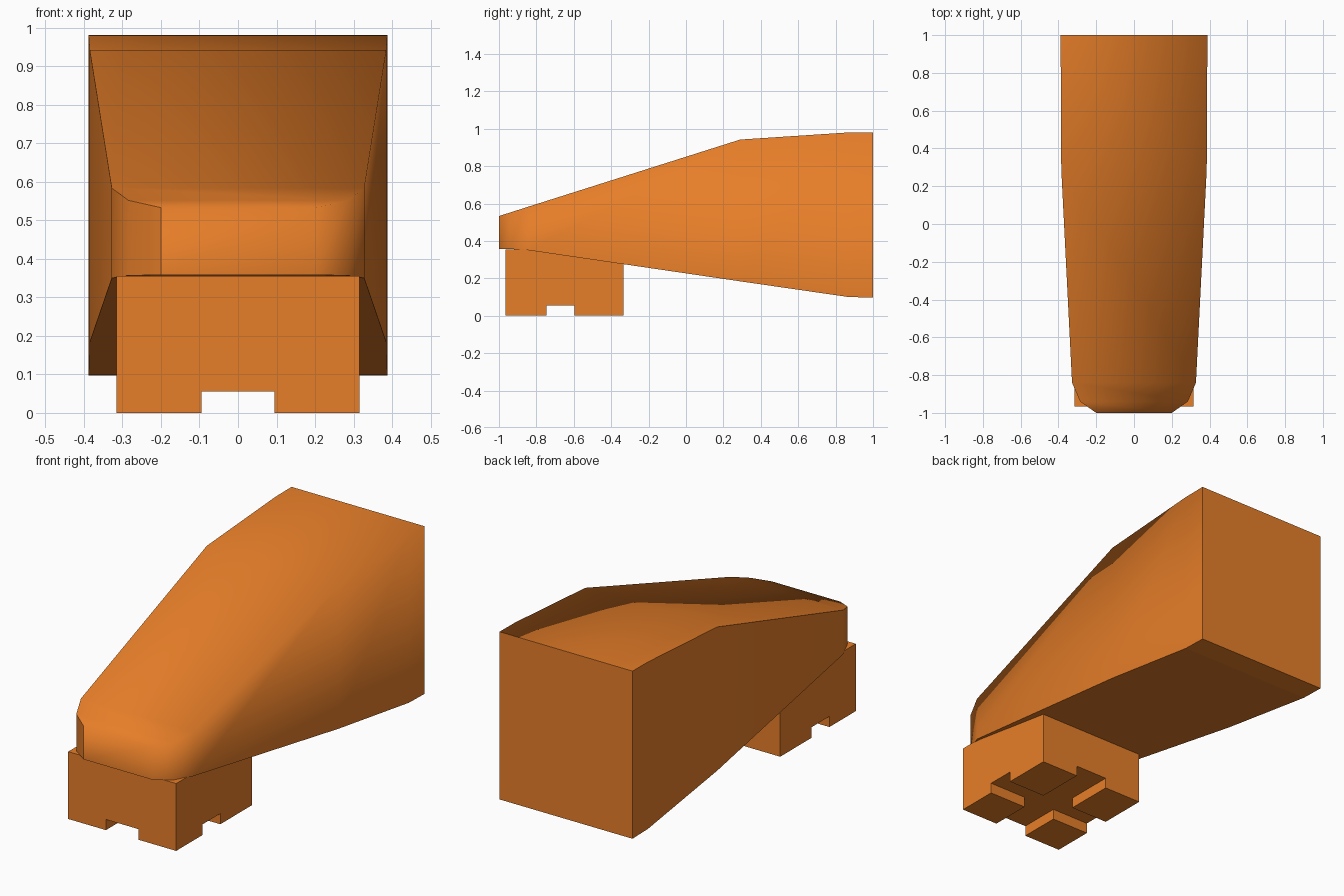
import bpy, bmesh

if "Cube" in bpy.data.objects:
    bpy.data.objects.remove(bpy.data.objects["Cube"])

orange = bpy.data.materials.new("orange")
orange.diffuse_color = (0.80, 0.21, 0.022, 1)
orange.use_nodes = True
orange.node_tree.nodes["Principled BSDF"].inputs["Base Color"].default_value = orange.diffuse_color


def box(name, lo, hi):
    """Axis-aligned box between two corners."""
    bpy.ops.mesh.primitive_cube_add(size=1)
    ob = bpy.context.object
    ob.name = name
    for v in ob.data.vertices:
        v.co = [a + (b - a) * (c + 0.5) for a, b, c in zip(lo, hi, v.co)]
    ob.data.materials.append(orange)
    return ob


# Sloped body: sections along y as (y, half width, bottom z, top z)
sections = [
    (-1.00, 0.200, 0.358, 0.533),
    (-0.94, 0.285, 0.357, 0.552),
    (-0.84, 0.328, 0.350, 0.584),
    (0.29, 0.385, 0.184, 0.942),
    (0.87, 0.388, 0.100, 0.980),
    (1.00, 0.388, 0.097, 0.981),
]
bm = bmesh.new()
rings = [[bm.verts.new(p) for p in ((-w, y, b), (w, y, b), (w, y, t), (-w, y, t))]
         for y, w, b, t in sections]
bm.faces.new(rings[0])
bm.faces.new(rings[-1][::-1])
for r0, r1 in zip(rings, rings[1:]):
    for i in range(4):
        j = (i + 1) % 4
        bm.faces.new((r0[i], r1[i], r1[j], r0[j]))
bmesh.ops.recalc_face_normals(bm, faces=bm.faces)

# Soft blend over the top, nose and right flank; crisp back, underside and left edge
for f in bm.faces:
    f.smooth = True
    n = f.normal
    if n.y > 0.9 or n.z < -0.7:
        for e in f.edges:
            e.smooth = False
for r0, r1 in zip(rings, rings[1:]):
    bm.edges.get((r0[3], r1[3])).smooth = False
bm.edges.get((rings[0][0], rings[0][3])).smooth = False

mesh = bpy.data.meshes.new("sloped_body")
bm.to_mesh(mesh)
bm.free()
mesh.materials.append(orange)
body = bpy.data.objects.new("sloped_body", mesh)
bpy.context.collection.objects.link(body)

# Base block with two crossing channels cut in its underside
base = box("base_block", (-0.315, -0.965, 0), (0.315, -0.335, 0.355))
cutters = [
    box("channel_cutter_y", (-0.095, -1.2, -0.1), (0.095, -0.1, 0.056)),
    box("channel_cutter_x", (-0.6, -0.745, -0.1), (0.6, -0.597, 0.056)),
]
for cutter in cutters:
    cutter.hide_render = True
    mod = base.modifiers.new("channel", 'BOOLEAN')
    mod.operation = 'DIFFERENCE'
    mod.solver = 'EXACT'
    mod.object = cutter
    bpy.context.view_layer.objects.active = base
    bpy.ops.object.modifier_apply(modifier=mod.name)
    bpy.data.objects.remove(cutter)
